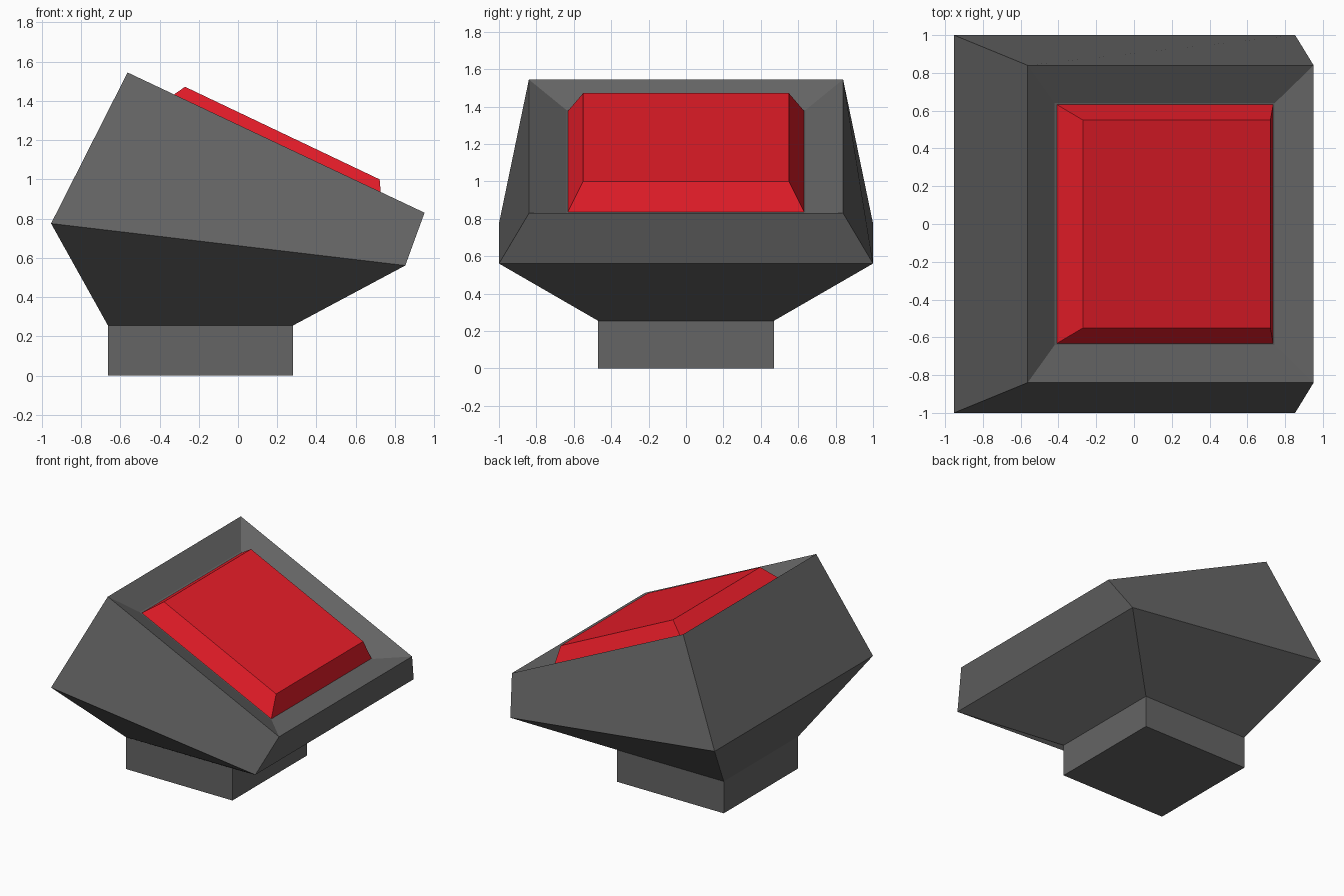
import bpy, bmesh

if "Cube" in bpy.data.objects:
    bpy.data.objects.remove(bpy.data.objects["Cube"])


def loft(name, color, sections):
    """Skin rectangular sections (x_left, z_left, x_right, z_right, half_depth), capped at both ends."""
    bm = bmesh.new()
    rings = []
    for xl, zl, xr, zr, d in sections:
        corners = [(xl, -d, zl), (xr, -d, zr), (xr, d, zr), (xl, d, zl)]
        rings.append([bm.verts.new(c) for c in corners])
    for a, b in zip(rings, rings[1:]):
        for i in range(4):
            j = (i + 1) % 4
            bm.faces.new((a[i], a[j], b[j], b[i]))
    bm.faces.new(rings[0][::-1])
    bm.faces.new(rings[-1])
    mesh = bpy.data.meshes.new(name)
    bm.to_mesh(mesh)
    bm.free()
    mat = bpy.data.materials.new(name + "_color")
    mat.diffuse_color = color
    mat.use_nodes = True
    mat.node_tree.nodes["Principled BSDF"].inputs["Base Color"].default_value = mat.diffuse_color
    mesh.materials.append(mat)
    obj = bpy.data.objects.new(name, mesh)
    bpy.context.collection.objects.link(obj)


# Housing: square foot, flared underside, tilted body and recessed top
loft("housing", (0.13, 0.13, 0.13, 1), [
    (-0.663, 0.0, 0.28, 0.0, 0.47),
    (-0.663, 0.255, 0.28, 0.255, 0.47),
    (-0.953, 0.775, 0.853, 0.561, 1.0),
    (-0.563, 1.545, 0.951, 0.83, 0.84),
    (-0.42, 1.382, 0.745, 0.832, 0.64),
])

# Tilted button with bevelled sides, set in the recess
loft("button", (0.8, 0.012, 0.022, 1), [
    (-0.41, 1.375, 0.737, 0.834, 0.633),
    (-0.27, 1.472, 0.722, 1.0, 0.55),
])
